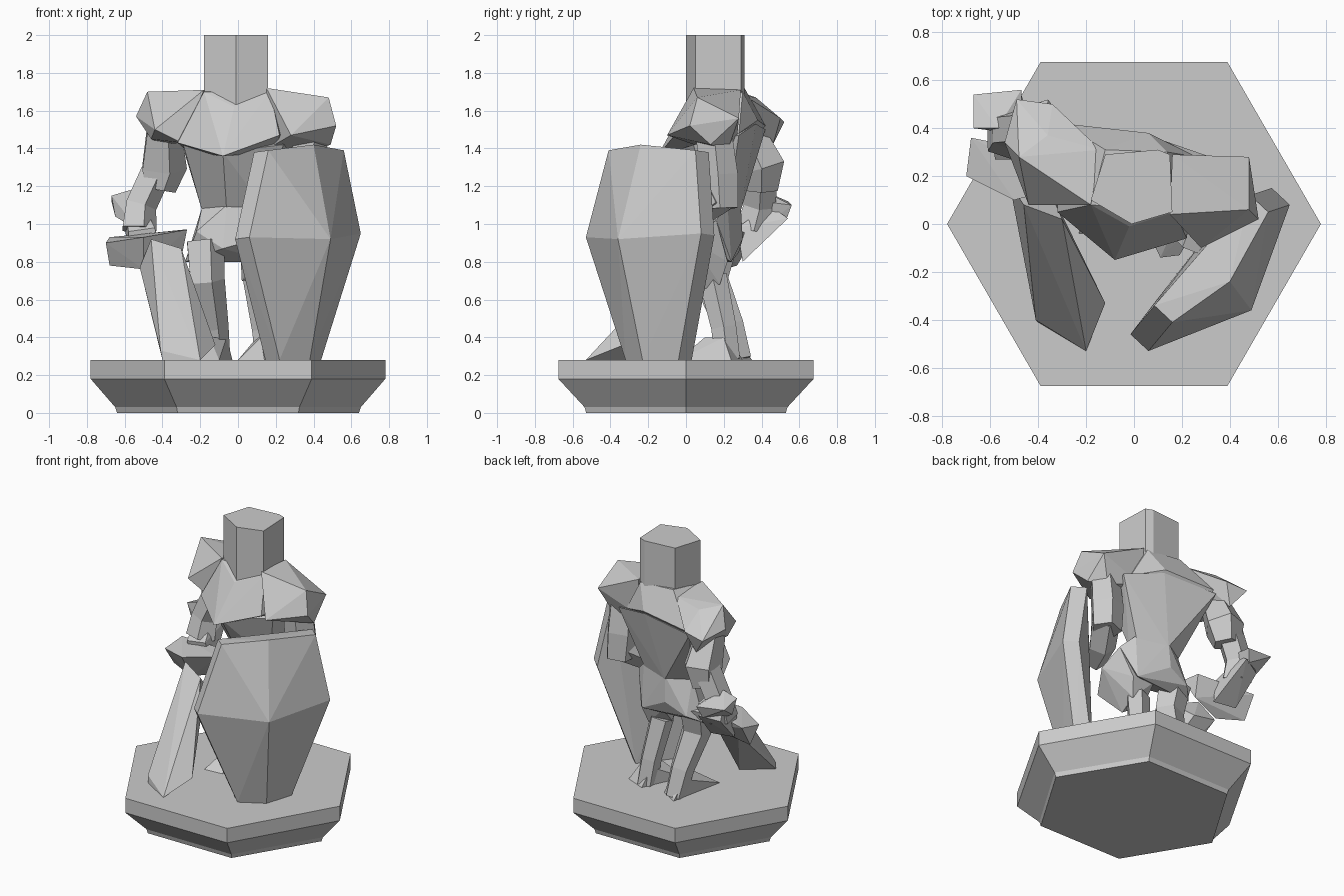
import bpy
import bmesh
from math import cos, sin, tau
from mathutils import Vector

default_cube = bpy.data.objects.get("Cube")
if default_cube:
    bpy.data.objects.remove(default_cube, do_unlink=True)

# One plain stone colour for the whole statuette
stone = bpy.data.materials.new("stone grey")
stone.use_nodes = True
stone_colour = (.6, .6, .6, 1)
stone.diffuse_color = stone_colour
stone.node_tree.nodes["Principled BSDF"].inputs["Base Color"].default_value = stone_colour


def finish(name, bm):
    """Turn a bmesh into a flat shaded object."""
    bmesh.ops.recalc_face_normals(bm, faces=bm.faces)
    mesh = bpy.data.meshes.new(name)
    bm.to_mesh(mesh)
    bm.free()
    mesh.materials.append(stone)
    part = bpy.data.objects.new(name, mesh)
    bpy.context.collection.objects.link(part)
    return part


def hull(name, points):
    """Faceted solid wrapped around a few corner points."""
    bm = bmesh.new()
    for point in points:
        bm.verts.new(point)
    result = bmesh.ops.convex_hull(bm, input=bm.verts)
    loose = [v for v in result["geom_interior"] if isinstance(v, bmesh.types.BMVert)]
    bmesh.ops.delete(bm, geom=loose, context="VERTS")
    return finish(name, bm)


def loft(name, rings):
    """Solid skin through rings that all have the same number of points."""
    bm = bmesh.new()
    loops = [[bm.verts.new(p) for p in ring] for ring in rings]
    for lower, upper in zip(loops, loops[1:]):
        for i in range(len(lower)):
            j = (i + 1) % len(lower)
            bm.faces.new((lower[i], lower[j], upper[j], upper[i]))
    bm.faces.new(loops[0])
    bm.faces.new(loops[-1])
    return finish(name, bm)


def oval(centre, rx, ry, sides=6):
    """Horizontal ring of points."""
    x, y, z = centre
    angles = [tau * i / sides for i in range(sides)]
    return [(x + rx * cos(a), y + ry * sin(a), z) for a in angles]


def limb(name, joints, sides=5):
    """Faceted tube through (position, radius) joints, listed from the bottom up."""
    places = [Vector(place) for place, radius in joints]
    rings = []
    for i, (place, radius) in enumerate(joints):
        along = places[min(i + 1, len(places) - 1)] - places[max(i - 1, 0)]
        spin = Vector((0, 0, 1)).rotation_difference(along)
        rings.append([places[i] + spin @ Vector(p)
                      for p in oval((0, 0, 0), radius, radius, sides)])
    return loft(name, rings)


# Hexagonal plinth with a bevelled underside
loft("plinth", [
    oval((0, 0, 0), .64, .61),
    oval((0, 0, .03), .65, .62),
    oval((0, 0, .18), .78, .78),
    oval((0, 0, .28), .78, .78),
])

# Head block
head_outline = [(-.18, .1), (-.01, 0), (.16, .05), (.15, .29), (.1, .31), (-.12, .29)]
loft("head", [[(x, y, z) for x, y in head_outline] for z in (1.55, 2)])

# Chest, tapering torso and hips
hull("chest", [
    (-.18, .08, 1.7), (-.02, -.01, 1.62), (.17, .05, 1.7), (.14, .3, 1.7),
    (-.12, .31, 1.72), (-.32, .05, 1.43), (-.08, -.15, 1.36), (.22, -.06, 1.47),
    (-.3, .42, 1.52), (.06, .38, 1.55), (.26, .28, 1.48),
    (-.26, .28, 1.38), (.2, .22, 1.38),
])
hull("torso", [
    (-.32, .42, 1.5), (.06, .37, 1.53), (.32, .28, 1.47), (-.29, .06, 1.42),
    (-.08, -.08, 1.38), (.24, .04, 1.42),
    (-.19, .2, 1.07), (-.06, .1, 1.07), (.15, .13, 1.07),
    (.16, .22, 1.07), (-.04, .29, 1.07),
])
hull("hips", [
    (-.19, .2, 1.09), (-.06, .09, 1.1), (.14, .12, 1.09), (.17, .22, 1.1),
    (-.04, .29, 1.1), (-.22, .1, .96), (-.28, .2, .8), (-.08, .06, .87),
    (.1, .06, .92), (.25, .16, 1.02), (.17, .24, .8), (-.05, .3, .92),
    (-.06, .2, .82), (-.2, .28, .85),
])
hull("left_thigh", [
    (.25, .16, 1.02), (.19, .22, .8), (.02, .22, .82), (.01, .07, .9),
    (.11, -.14, .82), (.19, -.13, .82), (.28, .02, .92), (.02, .12, .7),
    (.13, .04, .64), (.16, .18, .68),
])

# Shoulders
hull("right_shoulder", [
    (-.18, .08, 1.71), (-.48, .28, 1.7), (-.54, .34, 1.57), (-.34, .5, 1.56),
    (-.44, .08, 1.5), (-.46, .2, 1.45), (-.4, .46, 1.42), (-.14, .31, 1.68),
    (-.3, .08, 1.43), (-.49, .52, 1.54), (-.36, .37, 1.67),
])
hull("left_shoulder", [
    (.15, .04, 1.72), (.16, .29, 1.71), (.48, .06, 1.67), (.48, .28, 1.56),
    (.52, .02, 1.52), (.28, -.1, 1.47), (.49, .13, 1.42), (.4, .22, 1.39),
    (.16, .1, 1.4), (.18, .27, 1.45),
])

# Arms
limb("right_upper_arm", [((-.42, .4, 1.18), .09), ((-.4, .4, 1.3), .13), ((-.4, .31, 1.5), .1)])
limb("right_forearm", [((-.53, .36, .97), .1), ((-.52, .39, 1.1), .09), ((-.43, .4, 1.3), .09)])
limb("left_upper_arm", [((.38, .18, 1.08), .1), ((.37, .17, 1.26), .11), ((.37, .15, 1.46), .1)])
limb("left_forearm", [((.24, -.1, 1.03), .07), ((.3, .04, 1.06), .09), ((.39, .18, 1.16), .1)])

# Legs and wedge shaped feet
limb("right_leg", [((-.11, .28, .28), .07), ((-.13, .23, .46), .08), ((-.17, .13, .7), .1), ((-.18, .17, .9), .11)])
limb("left_leg", [((.15, .22, .28), .07), ((.13, .2, .45), .07), ((.09, .14, .72), .08)])
hull("right_foot", [
    (-.23, -.04, .28), (-.1, -.03, .28), (-.03, .28, .28), (-.15, .35, .28),
    (-.15, .12, .4), (-.06, .25, .4), (-.17, .26, .4),
])
hull("left_foot", [
    (0, .02, .28), (.14, -.04, .28), (.27, .24, .28), (.13, .3, .28),
    (.12, .1, .4), (.2, .2, .4), (.1, .23, .4),
])

# Sword: blade, guard and hilt
hull("sword_blade", [
    (-.52, .17, .77), (-.46, .08, .92), (-.3, .02, .87), (-.36, .16, .75),
    (-.41, -.4, .33), (-.4, -.41, .28), (-.2, -.53, .28), (-.12, -.33, .36),
    (-.22, -.27, .28),
])
hull("sword_guard", [
    (-.7, .2, .9), (-.68, .27, .78), (-.68, .36, .93), (-.5, .1, .93),
    (-.27, .16, .97), (-.29, .28, .97), (-.3, .24, .82), (-.5, .2, .76),
])
hull("sword_hilt", [
    (-.44, .27, .98), (-.58, .27, .96), (-.58, .3, .82), (-.4, .3, .8),
    (-.6, .48, 1.0), (-.47, .54, 1.03), (-.5, .44, 1.1), (-.6, .44, 1.1),
])
hull("sword_pommel", [
    (-.67, .54, 1.12), (-.67, .4, 1.15), (-.65, .42, 1.04), (-.47, .56, 1.1),
    (-.47, .4, 1.12), (-.5, .53, 1.02), (-.52, .38, .96), (-.57, .4, 1.18),
])

# Shield: ridged front rim and a flat back moved behind it
shield_rim = [
    (.16, -.41, 1.39), (.4, -.24, 1.42), (.56, .05, 1.39), (.65, .08, .95),
    (.44, -.04, .28), (.38, -.23, .28), (.22, -.32, .28), (.06, -.53, .93),
]
shield_boss = (.49, -.36, .92)
back_step = Vector((-.075, .07, -.01))
backs = [Vector(p) + back_step for p in shield_rim if p[0] not in (.4, .38)]
for corner in backs:
    corner.z = max(corner.z, .28)
hull("shield", shield_rim + [shield_boss] + backs)
